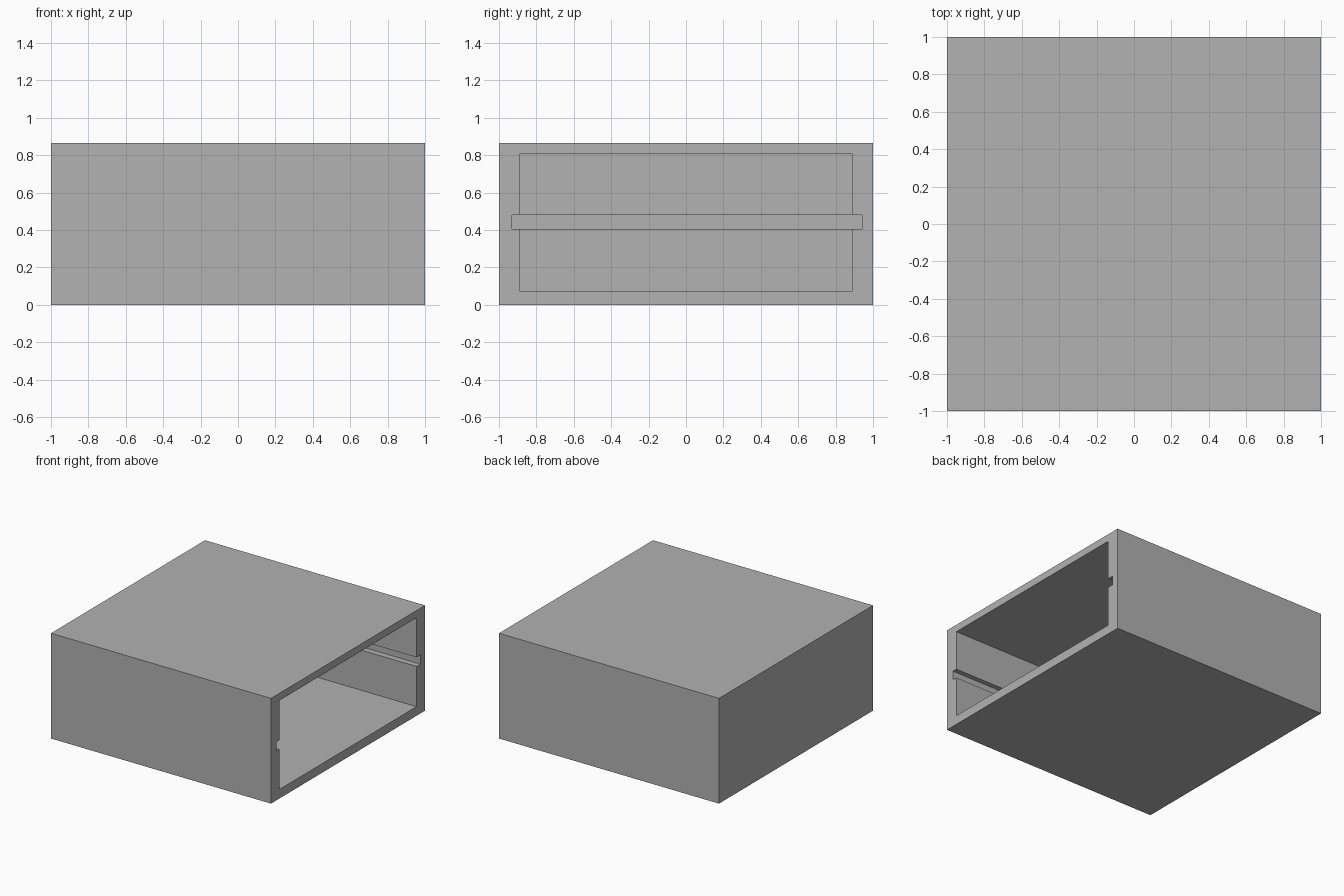
import bpy

cube = bpy.data.objects.get("Cube")
if cube:
    bpy.data.objects.remove(cube, do_unlink=True)

# Single grey material
GREY = (0.445, 0.445, 0.445, 1.0)
grey = bpy.data.materials.new("plain grey")
grey.use_nodes = True
grey.diffuse_color = GREY
grey.node_tree.nodes["Principled BSDF"].inputs["Base Color"].default_value = GREY


def box(name, low, high):
    """Axis-aligned box between two corners."""
    centre = [(a + b) / 2 for a, b in zip(low, high)]
    bpy.ops.mesh.primitive_cube_add(size=1, location=centre)
    obj = bpy.context.object
    obj.name = name
    obj.scale = [b - a for a, b in zip(low, high)]
    bpy.ops.object.transform_apply(location=True, rotation=False, scale=True)
    obj.data.materials.append(grey)
    return obj


# Outer case, closed on every side but +x
case = box("case", (-1, -1, 0), (1, 1, 0.865))

# Main cavity, then the shelf groove running round its three walls
cavity = box("cavity_cutter", (-0.89, -0.89, 0.075), (1.2, 0.89, 0.805))
groove = box("shelf_groove_cutter", (-0.935, -0.93, 0.405), (1.2, 0.94, 0.48))

for cutter in (cavity, groove):
    bpy.ops.object.select_all(action="DESELECT")
    bpy.context.view_layer.objects.active = case
    case.select_set(True)
    cut = case.modifiers.new(cutter.name, "BOOLEAN")
    cut.operation = "DIFFERENCE"
    cut.solver = "EXACT"
    cut.object = cutter
    bpy.ops.object.modifier_apply(modifier=cut.name)
    bpy.data.objects.remove(cutter, do_unlink=True)
